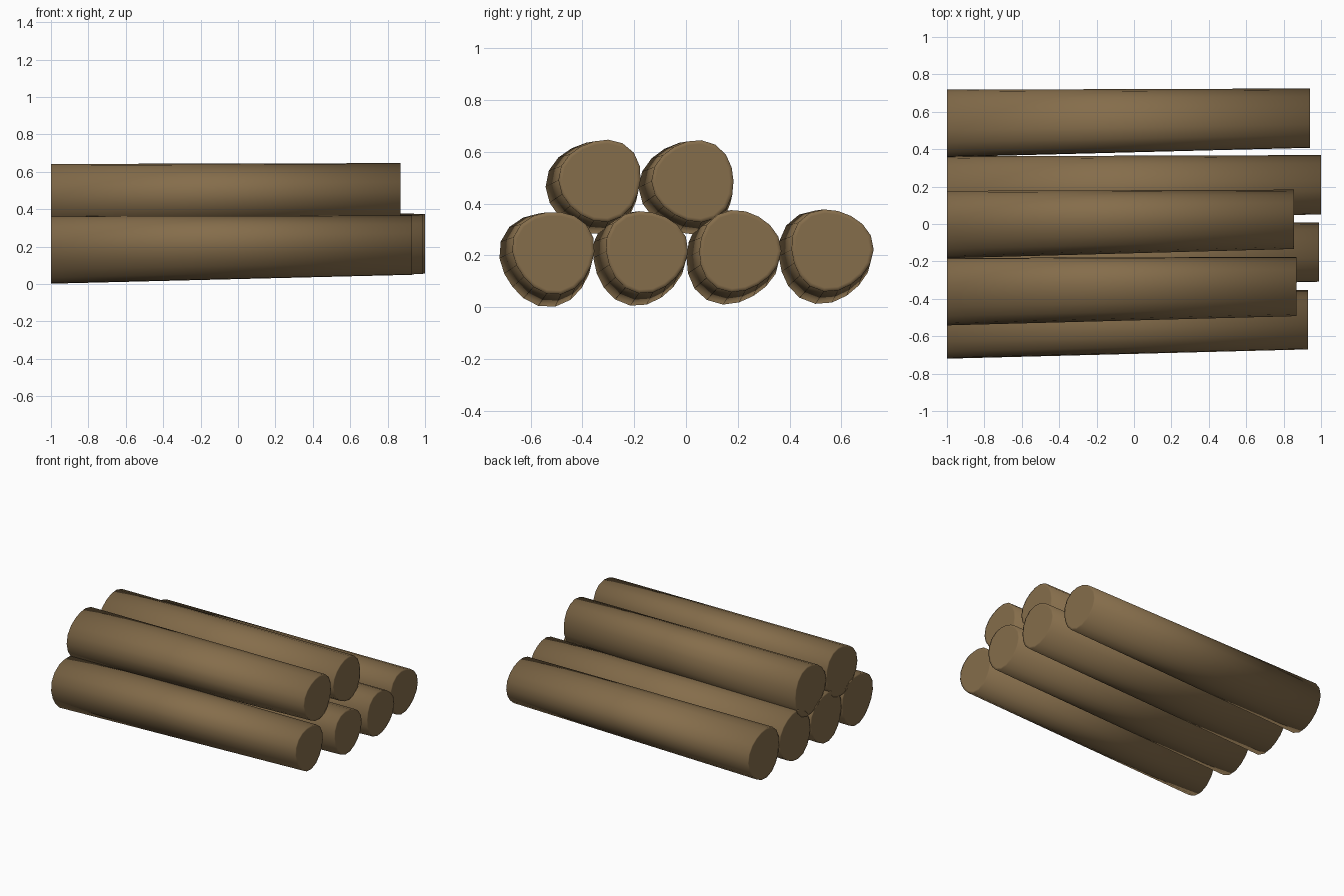
import bpy
import bmesh
from math import sin, cos, pi, radians

cube = bpy.data.objects.get("Cube")
if cube:
    bpy.data.objects.remove(cube, do_unlink=True)

# Single bark colour
bark = bpy.data.materials.new("brown_bark")
bark.use_nodes = True
colour = (0.235, 0.153, 0.070, 1)
bark.diffuse_color = colour
shader = bark.node_tree.nodes["Principled BSDF"]
shader.inputs["Base Color"].default_value = colour
shader.inputs["Roughness"].default_value = 0.9

SIDES = 18
START_SIZE, END_SIZE = 0.36, 0.317


def outline(phase):
    """Slightly three-lobed section, normalised to a unit box."""
    pts = []
    for i in range(SIDES):
        a = 2 * pi * i / SIDES
        r = 1 + 0.04 * cos(3 * (a - radians(phase))) + 0.012 * sin(2 * a + phase)
        pts.append((r * cos(a), r * sin(a)))
    lo = [min(p[k] for p in pts) for k in (0, 1)]
    hi = [max(p[k] for p in pts) for k in (0, 1)]
    return [tuple((p[k] - lo[k]) / (hi[k] - lo[k]) - 0.5 for k in (0, 1)) for p in pts]


def make_log(name, y, z, end_x, phase):
    """Tapered log; the thin end sits a little further back and higher."""
    shape = outline(phase)
    bm = bmesh.new()

    def ring(x, cy, cz, size):
        return [bm.verts.new((x, cy + u * size, cz + v * size)) for u, v in shape]

    end_y, end_z = y + 0.028, z + 0.026
    rim = 0.03
    rings = [ring(-1, y, z, START_SIZE - rim), ring(-1, y, z, START_SIZE),
             ring(end_x, end_y, end_z, END_SIZE),
             ring(end_x, end_y, end_z, END_SIZE - rim)]
    for a, b in zip(rings, rings[1:]):
        for i in range(SIDES):
            j = (i + 1) % SIDES
            bm.faces.new((a[i], a[j], b[j], b[i]))
    bm.faces.new(rings[0])
    bm.faces.new(rings[-1])
    bmesh.ops.recalc_face_normals(bm, faces=bm.faces)
    for f in bm.faces:
        f.smooth = True
    mesh = bpy.data.meshes.new(name)
    bm.to_mesh(mesh)
    bm.free()
    mesh.materials.append(bark)
    obj = bpy.data.objects.new(name, mesh)
    bpy.context.collection.objects.link(obj)


# Bottom row
for name, y, z, end_x, phase in [
        ("bottom_log_front", -0.54, 0.182, 0.93, 35),
        ("bottom_log_front_middle", -0.178, 0.186, 0.99, 15),
        ("bottom_log_back_middle", 0.182, 0.19, 1.0, 0),
        ("bottom_log_back", 0.538, 0.193, 0.94, 10),
        # Top row
        ("top_log_front", -0.362, 0.462, 0.87, 50),
        ("top_log_back", -0.003, 0.46, 0.855, 60)]:
    make_log(name, y, z, end_x, phase)
